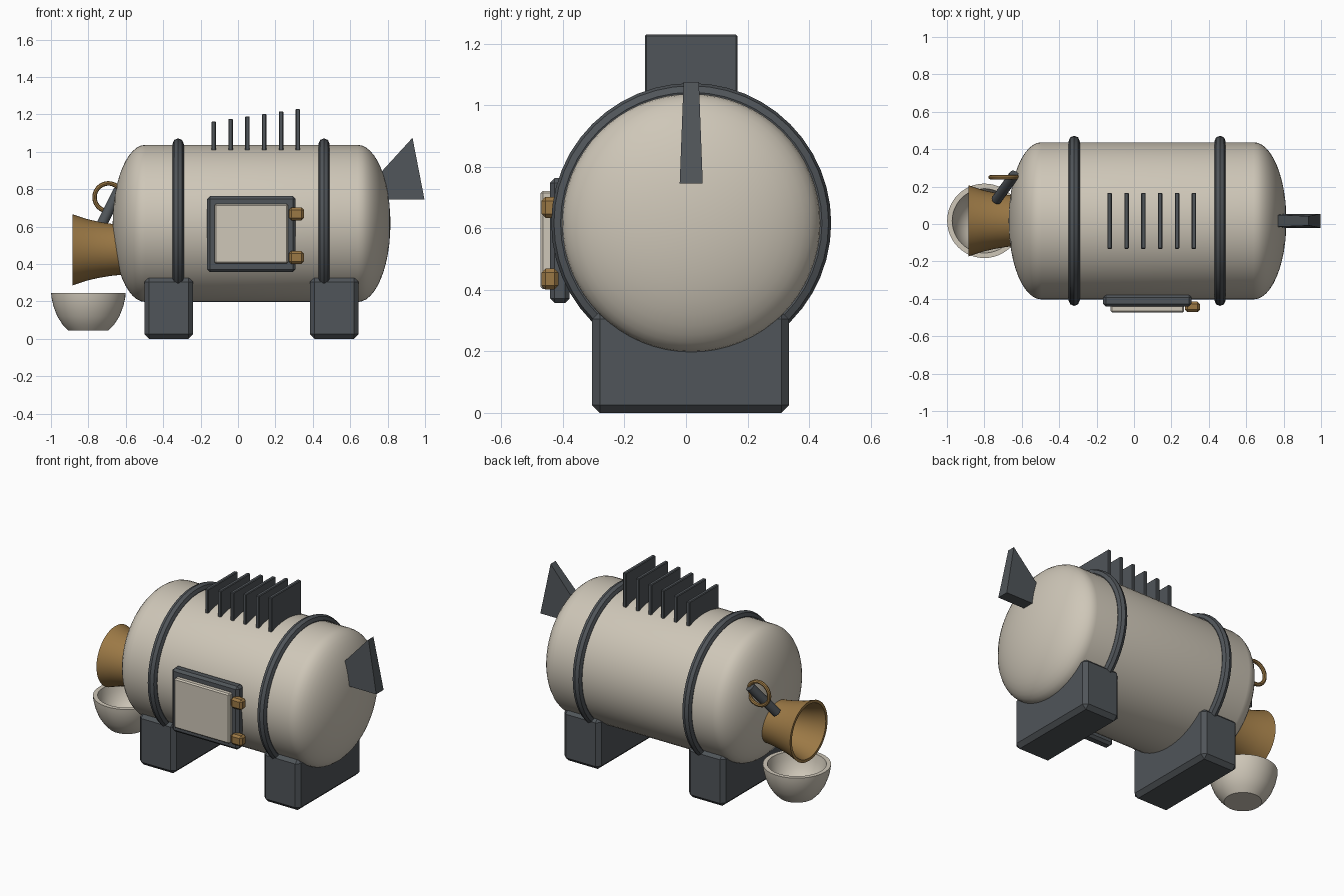
import bpy, bmesh, math
from mathutils import Vector, Matrix

if "Cube" in bpy.data.objects:
    bpy.data.objects.remove(bpy.data.objects["Cube"])

CY, CZ, R = 0.017, 0.617, 0.42   # tank axis and radius


def mat(name, rgb):
    m = bpy.data.materials.new(name)
    m.diffuse_color = (*rgb, 1)
    m.use_nodes = True
    m.node_tree.nodes["Principled BSDF"].inputs["Base Color"].default_value = m.diffuse_color
    return m


CREAM = mat("cream enamel", (0.62, 0.57, 0.48))
DARK = mat("dark iron", (0.08, 0.09, 0.10))
BRASS = mat("brass", (0.33, 0.19, 0.06))


def finish(bm, name, material, smooth=True):
    bmesh.ops.recalc_face_normals(bm, faces=bm.faces)
    me = bpy.data.meshes.new(name)
    bm.to_mesh(me)
    bm.free()
    me.materials.append(material)
    ob = bpy.data.objects.new(name, me)
    bpy.context.collection.objects.link(ob)
    if smooth:
        bpy.ops.object.select_all(action='DESELECT')
        ob.select_set(True)
        bpy.context.view_layer.objects.active = ob
        bpy.ops.object.shade_smooth_by_angle(angle=math.radians(35))
    return ob


def box(name, lo, hi, material, bevel=0.0, segs=1):
    lo, hi = Vector(lo), Vector(hi)
    bm = bmesh.new()
    bmesh.ops.create_cube(bm, size=1, matrix=Matrix.Translation((lo + hi) / 2)
                          @ Matrix.Diagonal((*(hi - lo), 1)))
    if bevel:
        bmesh.ops.bevel(bm, geom=bm.edges[:], offset=bevel, segments=segs,
                        profile=0.5, affect='EDGES')
    return finish(bm, name, material, False)


def lathe(name, profile, origin, axis, material, steps=48):
    """Spin (distance along axis, radius) points about the x or z axis."""
    bm = bmesh.new()
    rad = Vector((0, 0, 1)) if axis == 'x' else Vector((1, 0, 0))
    ax = Vector((1, 0, 0)) if axis == 'x' else Vector((0, 0, 1))
    o = Vector(origin)
    vs = [bm.verts.new(o + ax * a + rad * r) for a, r in profile]
    es = [bm.edges.new(p) for p in zip(vs, vs[1:])]
    bmesh.ops.spin(bm, geom=vs + es, cent=o, axis=ax, angle=2 * math.pi,
                   steps=steps, use_duplicate=False)
    bmesh.ops.remove_doubles(bm, verts=bm.verts[:], dist=1e-4)
    return finish(bm, name, material)


def ring(name, centre, major, minor, axis, material, minor_segs=8):
    circle = [(minor * math.sin(t), major + minor * math.cos(t))
              for t in (2 * math.pi * i / minor_segs for i in range(minor_segs + 1))]
    ob = lathe(name, circle, (0, 0, 0), 'x', material)
    if axis == 'y':
        ob.data.transform(Matrix.Rotation(math.pi / 2, 4, 'Z'))
    ob.location = centre
    return ob


# Tank with elliptical end caps
N = 12
cap = [(0.175 * math.cos(i * math.pi / 2 / N), R * math.sin(i * math.pi / 2 / N))
       for i in range(N + 1)]
lathe("tank", [(-0.495 - a, r) for a, r in cap] + [(0.64 + a, r) for a, r in reversed(cap)],
      (0, CY, CZ), 'x', CREAM, 64)

# Straps and the saddle feet they sit in
for side, strap_x, foot_x in (("left", -0.32, -0.37), ("right", 0.46, 0.515)):
    ring(side + "_strap", (strap_x, CY, CZ), 0.425, 0.03, 'x', DARK)
    box(side + "_foot", (foot_x - 0.13, -0.305, 0), (foot_x + 0.13, 0.335, 0.33), DARK, 0.025)

# Cooling fins, rising to the right
for i in range(6):
    x = -0.13 + 0.09 * i
    box(f"cooling_fin_{i + 1}", (x - 0.012, -0.133, 0.995),
        (x + 0.012, 0.167, 1.163 + 0.0133 * i), DARK, 0.004)

# Hatch: frame, door and hinges
box("hatch_frame", (-0.165, -0.442, 0.357), (0.308, -0.378, 0.763), DARK, 0.015)
box("hatch_door", (-0.125, -0.473, 0.402), (0.268, -0.43, 0.722), CREAM, 0.008)
for name, z in (("lower_hinge", 0.435), ("upper_hinge", 0.668)):
    box(name, (0.272, -0.47, z - 0.034), (0.353, -0.415, z + 0.034), BRASS, 0.013)

# Tail fin: side profile, thinner towards the top
bm = bmesh.new()
outline = [(0.70, 0.745), (0.997, 0.745), (0.933, 1.075), (0.70, 0.82)]
rows = []
for s in (-1, 1):
    row = []
    for x, z in outline:
        half = 0.0375 - 0.0125 * (z - 0.745) / 0.33
        row.append(bm.verts.new((x, CY + s * half, z)))
    bm.faces.new(row)
    rows.append(row)
for i in range(4):
    j = (i + 1) % 4
    bm.faces.new((rows[0][i], rows[0][j], rows[1][j], rows[1][i]))
finish(bm, "tail_fin", DARK, False)

# Flared spout, hollow
lathe("spout", [(-0.60, 0.132), (-0.67, 0.138), (-0.74, 0.149), (-0.81, 0.165), (-0.885, 0.19),
                (-0.885, 0.172), (-0.81, 0.148), (-0.74, 0.132), (-0.68, 0.122), (-0.68, 0)],
      (0, CY, 0.476), 'x', BRASS)

# Bowl under the spout, hollow
lathe("bowl", [(0.045, 0), (0.045, 0.108), (0.075, 0.137), (0.12, 0.166), (0.175, 0.187),
               (0.22, 0.197), (0.245, 0.199), (0.245, 0.172), (0.20, 0.163), (0.15, 0.142),
               (0.11, 0.11), (0.085, 0.065), (0.078, 0)],
      (-0.80, CY, 0), 'z', CREAM)

# Lever and pull ring above the spout
a, b = Vector((-0.735, 0.13, 0.60)), Vector((-0.64, 0.262, 0.79))
bm = bmesh.new()
bmesh.ops.create_cone(bm, cap_ends=True, segments=16, radius1=0.028, radius2=0.028,
                      depth=(b - a).length,
                      matrix=Matrix.Translation((a + b) / 2)
                      @ (b - a).to_track_quat('Z', 'Y').to_matrix().to_4x4())
finish(bm, "lever", DARK)
ring("pull_ring", (-0.693, 0.25, 0.757), 0.074, 0.012, 'y', BRASS)
